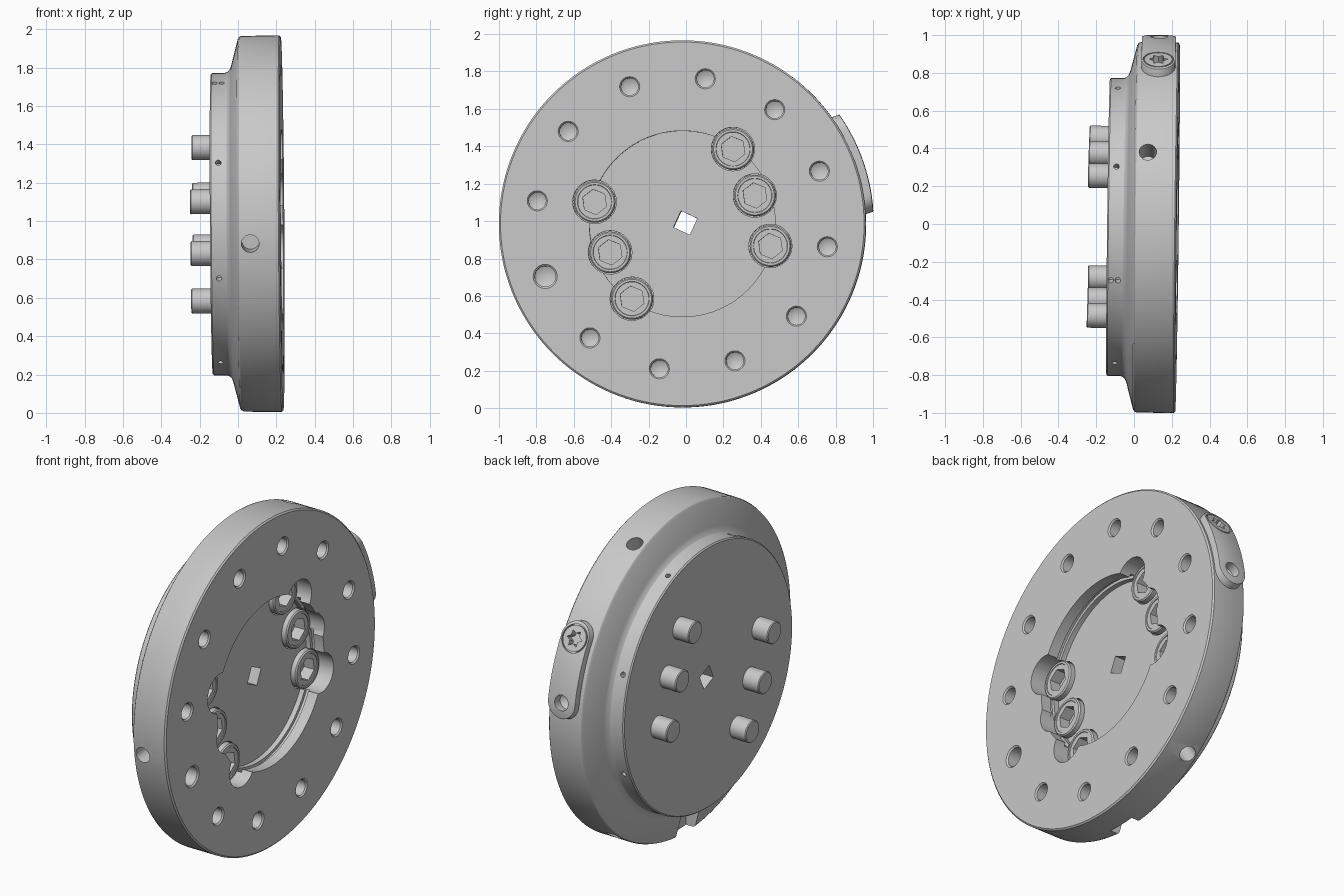
import bpy, bmesh
from math import cos, sin, pi, radians
from mathutils import Matrix, Vector

cube = bpy.data.objects.get("Cube")
if cube:
    bpy.data.objects.remove(cube)

steel = bpy.data.materials.new("light_grey_steel")
steel.use_nodes = True
GREY = (0.58, 0.58, 0.58, 1)
steel.diffuse_color = GREY
steel.node_tree.nodes["Principled BSDF"].inputs["Base Color"].default_value = GREY

# Everything is built around the X axis, then tilted and moved by this matrix
AXIS = Vector((1, -0.012, 0.007))
PLACE = Matrix.Translation((0, -0.017, 0.984)) @ Vector((1, 0, 0)).rotation_difference(AXIS).to_matrix().to_4x4()


def finish(name, bm, matrix=Matrix()):
    bmesh.ops.recalc_face_normals(bm, faces=bm.faces)
    bm.transform(matrix)
    mesh = bpy.data.meshes.new(name)
    bm.to_mesh(mesh)
    bm.free()
    mesh.materials.append(steel)
    ob = bpy.data.objects.new(name, mesh)
    bpy.context.collection.objects.link(ob)
    return ob


def turned(name, profile, steps=32, matrix=Matrix()):
    """Spin a profile of (x, radius) points around the X axis."""
    bm = bmesh.new()
    vs = [bm.verts.new((x, 0, r)) for x, r in profile]
    es = [bm.edges.new(p) for p in zip(vs, vs[1:])]
    bmesh.ops.spin(bm, geom=vs + es, cent=(0, 0, 0), axis=(1, 0, 0),
                   angle=2 * pi, steps=steps, use_duplicate=False)
    bmesh.ops.remove_doubles(bm, verts=bm.verts, dist=1e-5)
    return finish(name, bm, matrix)


def prism(name, outline, x0, x1, matrix=Matrix()):
    """Extrude an outline of (y, z) points along X."""
    bm = bmesh.new()
    face = bm.faces.new([bm.verts.new((x0, y, z)) for y, z in outline])
    top = bmesh.ops.extrude_face_region(bm, geom=[face])["geom"]
    bmesh.ops.translate(bm, vec=(x1 - x0, 0, 0),
                        verts=[v for v in top if isinstance(v, bmesh.types.BMVert)])
    return finish(name, bm, matrix)


def rod(x0, x1, r, steps=32, matrix=Matrix()):
    return turned("cutter", [(x0, 0), (x0, r), (x1, r), (x1, 0)], steps, matrix)


def radial(deg, x=0):
    """Frame whose X axis points outward from the disc axis."""
    a = radians(deg)
    out, tang = Vector((0, cos(a), sin(a))), Vector((0, -sin(a), cos(a)))
    m = Matrix((out, tang, out.cross(tang))).transposed().to_4x4()
    m.translation = (x, 0, 0)
    return m


def combine(ob, cutters, operation="DIFFERENCE", bevel=0):
    for c in cutters:
        mod = ob.modifiers.new("cut", "BOOLEAN")
        mod.object, mod.operation, mod.solver = c, operation, "EXACT"
    if bevel:
        mod = ob.modifiers.new("soft_edge", "BEVEL")
        mod.width, mod.segments = bevel, 2
        mod.limit_method, mod.angle_limit = "ANGLE", radians(50)
    dg = bpy.context.evaluated_depsgraph_get()
    mesh = bpy.data.meshes.new_from_object(ob.evaluated_get(dg))
    ob.modifiers.clear()
    ob.data = mesh
    for c in cutters:
        bpy.data.objects.remove(c)


def polar(deg, r, x=0):
    return Matrix.Translation((x, r * cos(radians(deg)), r * sin(radians(deg))))


parts = []

# Flanged disc: recessed front with a wall groove, conical shoulder, rear hub
body = turned("flange_body", [
    (0.11, 0), (0.11, 0.497), (0.14, 0.497), (0.14, 0.515), (0.165, 0.515),
    (0.165, 0.497), (0.23, 0.497), (0.23, 0.972), (0.222, 0.981),
    (0.026, 0.981), (0.014, 0.976), (0.006, 0.965), (-0.03, 0.825), (-0.038, 0.806),
    (-0.05, 0.793), (-0.065, 0.788), (-0.13, 0.788), (-0.137, 0.781), (-0.137, 0)], 144)
cuts = []

# Ring of blind face holes with drilled tips, one of them larger
for i in range(12):
    k = 1.2 if i == 6 else 1
    cuts.append(turned("cutter", [
        (0.26, 0), (0.26, 0.054 * k), (0.23, 0.054 * k), (0.222, 0.046 * k),
        (0.12, 0.046 * k), (0.095, 0)], 24, polar(21 + 30 * i, 0.785)))

# Bolt pockets, in two point-symmetric groups of three
spots = [(s * y, s * z) for s in (1, -1) for y, z in ((0.27, 0.4), (0.387, 0.152), (0.47, -0.118))]
for y, z in spots:
    cuts.append(rod(0.025, 0.3, 0.116, 40, Matrix.Translation((0, y, z))))

# Square centre hole
cuts.append(rod(-0.3, 0.3, 0.068, 4, Matrix.Translation((0, 0.015, 0.006)) @ Matrix.Rotation(radians(20), 4, "X")))

# Radial holes in the rim and small ones around the hub
for deg in (66, 186, 306):
    cuts.append(rod(0.82, 1.1, 0.046, 24, radial(deg, 0.075)))
for i in range(8):
    for x in ((-0.115, -0.077) if i == 2 else (-0.092,)):
        cuts.append(rod(0.74, 0.85, 0.015, 12, radial(21 + 45 * i, x)))

# Notch in the rear shoulder at the bottom
cuts.append(prism("cutter", [(-0.09, -0.8), (0.09, -0.8), (0.09, -1.1), (-0.09, -1.1)], -0.06, 0.07))
combine(body, cuts)
parts.append(body)

# Socket head bolts running right through the disc
for n, (y, z) in enumerate(spots):
    m = Matrix.Translation((0, y, z))
    bolt = turned(f"socket_bolt_{n + 1}", [
        (-0.243, 0), (-0.243, 0.06), (-0.238, 0.065), (0.024, 0.065), (0.024, 0.111),
        (0.135, 0.111), (0.142, 0.104), (0.142, 0.092), (0.138, 0.09), (0.138, 0)], 40, m)
    combine(bolt, [rod(0.07, 0.2, 0.068, 6, m @ Matrix.Rotation(radians(8), 4, "X"))])
    parts.append(bolt)

# Rounded cover plate on the rim, curved to follow it
MID, HALF, W = 19.3, 0.185, 0.09
ends = [(s * (HALF + W * sin(t)), s * W * cos(t)) for s in (1, -1)
        for t in [pi * i / 16 for i in range(17)]]
plate = prism("rim_cover_plate", ends, 0.85, 1.1, radial(MID, 0.122))
combine(plate, [rod(-0.1, 0.4, 1.022, 256)], "INTERSECT", 0.008)

# Plate details: a plain hole, plus a screw ring and star socket
star = [((0.05 if i % 2 else 0.03) * cos(pi * i / 6), (0.05 if i % 2 else 0.03) * sin(pi * i / 6))
        for i in range(12)]
up, low = radial(MID + 10, 0.122), radial(MID - 10.5, 0.122)
ring = turned("cutter", [(1.008, 0.074), (1.008, 0.081), (1.06, 0.081), (1.06, 0.074), (1.008, 0.074)], 32, up)
combine(plate, [
    turned("cutter", [(0.93, 0), (0.97, 0.045), (1.1, 0.045), (1.1, 0)], 24, low),
    ring, prism("cutter", star, 0.98, 1.1, up)])
# Matching clearance in the rim below the plate
combine(body, [rod(0.93, 1.1, 0.05, 24, m) for m in (up, low)])
parts.append(plate)

# Final placement and shading
for ob in parts:
    ob.data.transform(PLACE)
    bpy.ops.object.select_all(action="DESELECT")
    ob.select_set(True)
    bpy.context.view_layer.objects.active = ob
    bpy.ops.object.shade_smooth_by_angle(angle=radians(28))
